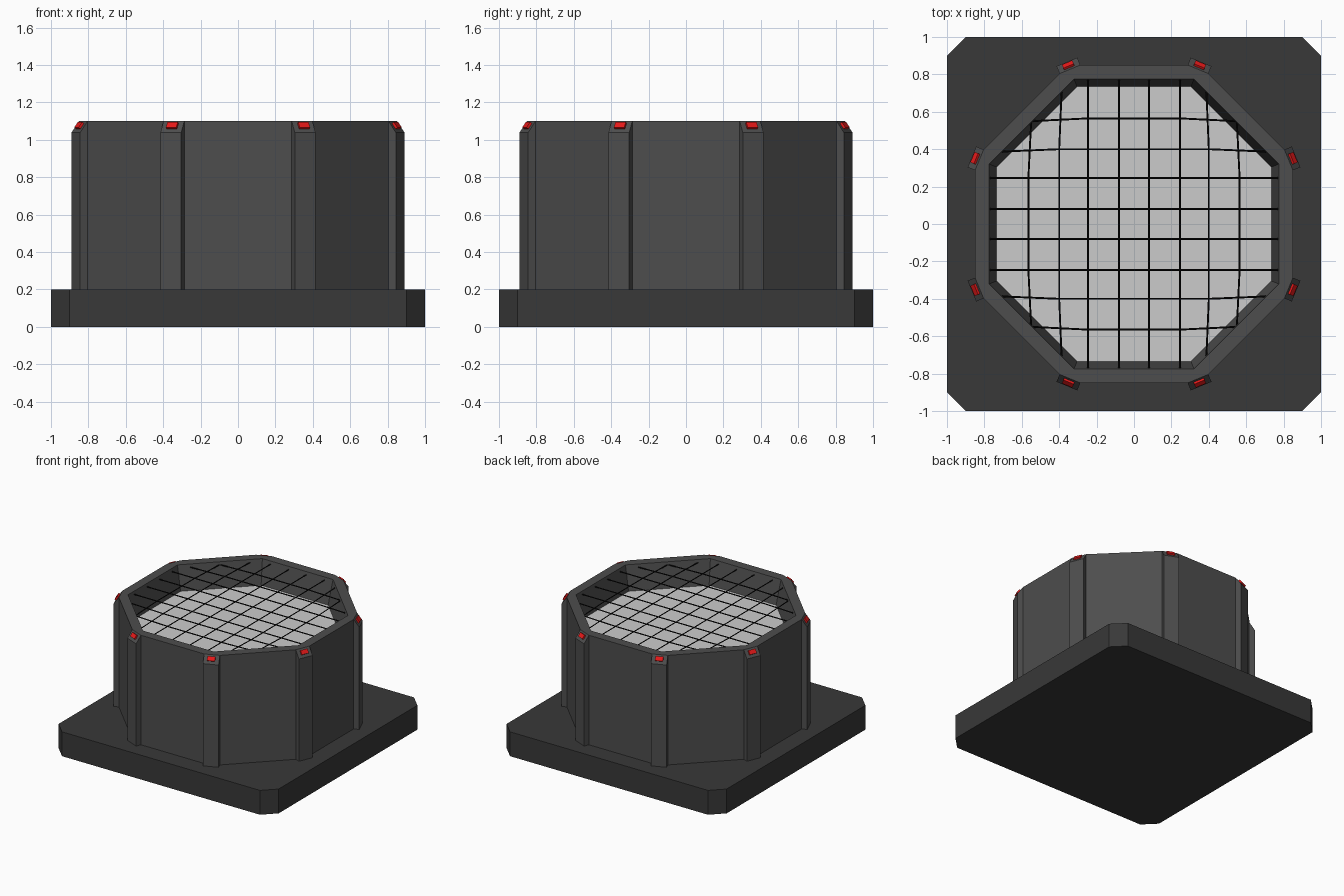
import bpy, bmesh
from math import cos, sin, tan, pi, atan2
from mathutils import Matrix, Vector

if "Cube" in bpy.data.objects:
    bpy.data.objects.remove(bpy.data.objects["Cube"])


def material(name, r, g, b):
    m = bpy.data.materials.new(name)
    m.diffuse_color = (r, g, b, 1)
    m.use_nodes = True
    m.node_tree.nodes["Principled BSDF"].inputs["Base Color"].default_value = m.diffuse_color
    return m


DARK = material("dark_grey", 0.04, 0.04, 0.04)
MID = material("mid_grey", 0.075, 0.075, 0.075)
RED = material("red", 0.8, 0.01, 0.01)
BLACK = material("black", 0.004, 0.004, 0.004)


def finish(name, bm, mat=None):
    bmesh.ops.remove_doubles(bm, verts=bm.verts, dist=1e-5)
    bmesh.ops.recalc_face_normals(bm, faces=bm.faces)
    me = bpy.data.meshes.new(name)
    bm.to_mesh(me)
    bm.free()
    if mat:
        me.materials.append(mat)
    ob = bpy.data.objects.new(name, me)
    bpy.context.collection.objects.link(ob)
    return ob


def prism(bm, a, b):
    """Closed solid between two matching point loops."""
    va, vb = [bm.verts.new(p) for p in a], [bm.verts.new(p) for p in b]
    n = len(va)
    bm.faces.new(va[::-1])
    bm.faces.new(vb)
    for i in range(n):
        bm.faces.new((va[i], va[(i + 1) % n], vb[(i + 1) % n], vb[i]))


def octagon(apothem, z, cut=0.0):
    """Two points per corner; cut slices each corner off by that radial depth."""
    pts = []
    r = apothem / cos(pi / 8) - cut
    w = cut * tan(3 * pi / 8)
    for k in range(8):
        a = pi / 8 + k * pi / 4
        for t in (-w, w):
            pts.append((r * cos(a) - t * sin(a), r * sin(a) + t * cos(a), z))
    return pts


# Base plate with clipped corners
outline = [(1, -.9), (1, .9), (.9, 1), (-.9, 1), (-1, .9), (-1, -.9), (-.9, -1), (.9, -1)]
bm = bmesh.new()
prism(bm, [(x, y, 0) for x, y in outline], [(x, y, .2) for x, y in outline])
finish("base_plate", bm, DARK)

# Octagonal housing with a tapered recess
bm = bmesh.new()
loops = [octagon(.85, .2, .025), octagon(.85, 1.1, .025), octagon(.775, 1.1), octagon(.735, .9)]
rings = [[bm.verts.new(p) for p in lp] for lp in loops]
for lo, hi in zip(rings, rings[1:]):
    for i in range(16):
        j = (i + 1) % 16
        bm.faces.new((lo[i], lo[j], hi[j], hi[i]))
finish("housing", bm, MID)

# Pale recess floor
bm = bmesh.new()
bm.faces.new([bm.verts.new(p) for p in octagon(.735, .9)[::2]])
finish("recess_floor", bm)

# Corner ribs with a sloped top, each carrying a red light
RI, RO, ZC, ZT = .895, .938, 1.04, 1.1
profile = [(RI, .2), (RO, .2), (RO, ZC), (RI, ZT)]
slope = atan2(RO - RI, ZT - ZC)
ribs, lights = bmesh.new(), bmesh.new()
for k in range(8):
    turn = Matrix.Rotation(pi / 8 + k * pi / 4, 4, 'Z')
    prism(ribs, [turn @ Vector((r, -.06, z)) for r, z in profile],
          [turn @ Vector((r, .06, z)) for r, z in profile])
    place = (turn @ Matrix.Translation(((RI + RO) / 2, 0, (ZC + ZT) / 2 + .005))
             @ Matrix.Rotation(-slope, 4, 'Y') @ Matrix.Diagonal((.02, .06, .035, 1)))
    bmesh.ops.create_cube(lights, size=1, matrix=place)
finish("corner_ribs", ribs, MID)
finish("corner_lights", lights, RED)

# Wire grille: eight wires each way, the outer ones drawn in slightly at the ends
Z, LIMIT = 1.075, .775 / cos(pi / 4)
cu = bpy.data.curves.new("wire_grille", 'CURVE')
cu.dimensions = '3D'
cu.bevel_depth = .005
cu.bevel_resolution = 0
cu.materials.append(BLACK)
for off, pull, knee in ((.08, 0, .4), (.245, 0, .4), (.4, .013, .4), (.565, .015, .24)):
    for s in (-1, 1):
        end = min(.775, LIMIT - off + pull)
        path = [(off - pull, -end), (off, -knee), (off, knee), (off - pull, end)]
        for swap in (False, True):
            sp = cu.splines.new('POLY')
            sp.points.add(3)
            for p, (u, v) in zip(sp.points, path):
                p.co = (v, s * u, Z, 1) if swap else (s * u, v, Z, 1)
grille = bpy.data.objects.new("wire_grille", cu)
bpy.context.collection.objects.link(grille)
